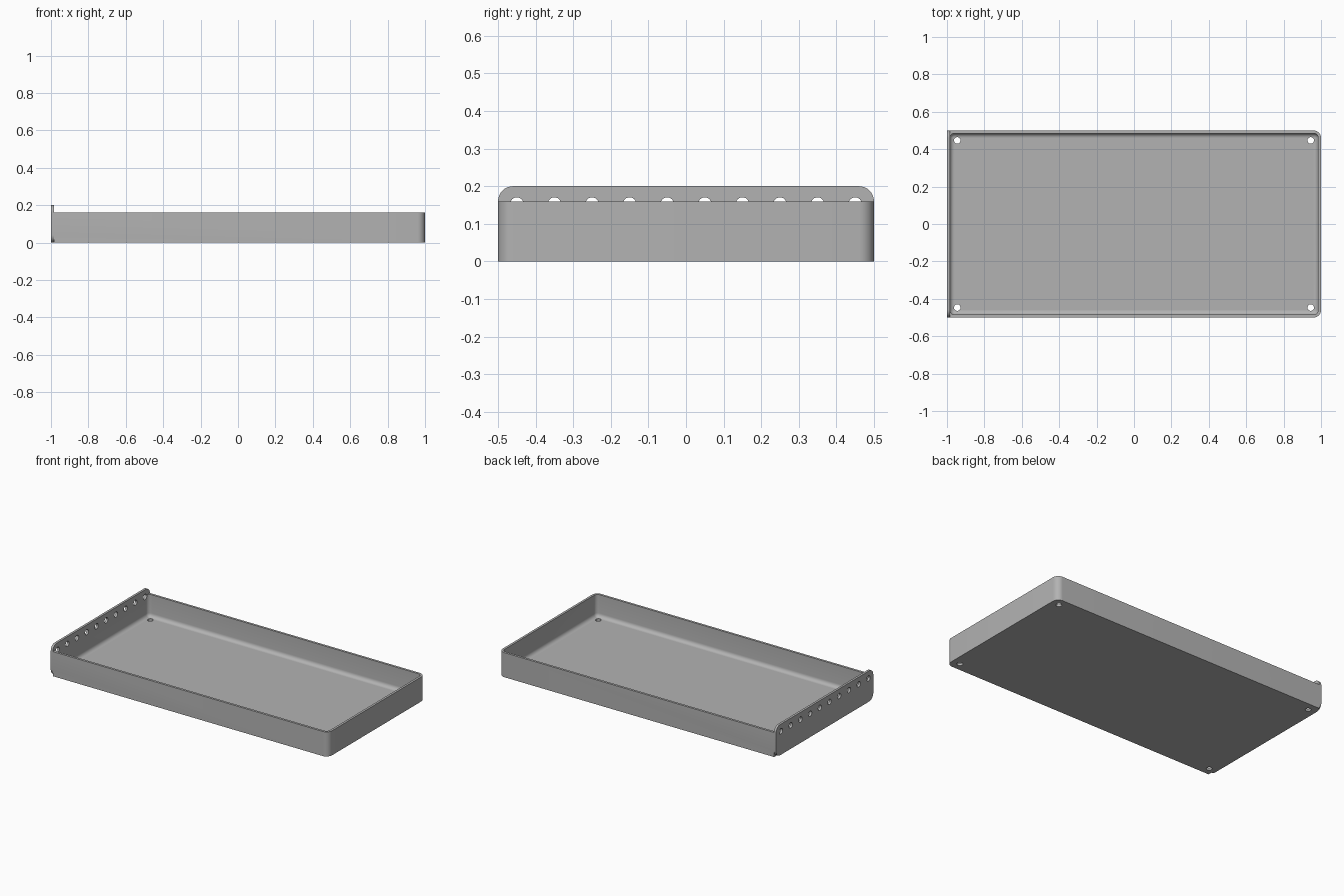
import bpy, bmesh
from math import cos, sin, pi, radians
from mathutils import Matrix, Vector

cube = bpy.data.objects.get("Cube")
if cube:
    bpy.data.objects.remove(cube)

HALF_Y, RIM_Z, PLATE_Z = 0.5, 0.16, 0.2
WALL, FILLET = 0.015, 0.025
PLATE_IN = -1 + WALL

grey = bpy.data.materials.new("metal grey")
grey.use_nodes = True
colour = (0.45, 0.45, 0.45, 1)
grey.diffuse_color = colour
grey.node_tree.nodes["Principled BSDF"].inputs["Base Color"].default_value = colour


def rounded_rect(x0, x1, y0, y1, left, right, steps=8):
    """Outline, counter-clockwise, with one radius for each end."""
    pts = []
    corners = [(x1, y1, right, 0), (x0, y1, left, 1), (x0, y0, left, 2), (x1, y0, right, 3)]
    for x, y, r, quarter in corners:
        cx = x - r if x == x1 else x + r
        cy = y - r if y == y1 else y + r
        if r == 0:
            pts.append((x, y))
            continue
        for i in range(steps + 1):
            a = (quarter + i / steps) * pi / 2
            pts.append((cx + r * cos(a), cy + r * sin(a)))
    return pts


def loft(name, rings):
    """Closed solid through rings of equal length."""
    bm = bmesh.new()
    loops = [[bm.verts.new(p) for p in ring] for ring in rings]
    n = len(loops[0])
    for a, b in zip(loops, loops[1:]):
        for i in range(n):
            j = (i + 1) % n
            bm.faces.new((a[i], a[j], b[j], b[i]))
    bm.faces.new(loops[0][::-1])
    bm.faces.new(loops[-1])
    bmesh.ops.recalc_face_normals(bm, faces=bm.faces)
    return finish(name, bm)


def finish(name, bm):
    mesh = bpy.data.meshes.new(name)
    bm.to_mesh(mesh)
    bm.free()
    mesh.materials.append(grey)
    obj = bpy.data.objects.new(name, mesh)
    bpy.context.collection.objects.link(obj)
    return obj


def combine(target, tool, operation):
    mod = target.modifiers.new(operation, 'BOOLEAN')
    mod.operation, mod.solver, mod.object = operation, 'EXACT', tool
    bpy.ops.object.select_all(action='DESELECT')
    bpy.context.view_layer.objects.active = target
    target.select_set(True)
    bpy.ops.object.modifier_apply(modifier=mod.name)
    bpy.data.objects.remove(tool)


def drills(name, places, radius, turn):
    bm = bmesh.new()
    for p in places:
        bmesh.ops.create_cone(bm, cap_ends=True, segments=24, radius1=radius, radius2=radius,
                              depth=0.08, matrix=Matrix.Translation(Vector(p)) @ turn)
    return finish(name, bm)


# Tray body: square at the plate end, rounded at the other
outline = rounded_rect(PLATE_IN, 1, -HALF_Y, HALF_Y, 0, 0.04)
tray = loft("tray", [[(x, y, z) for x, y in outline] for z in (0, RIM_Z)])

# Tall end plate with rounded corners
plate_outline = rounded_rect(-HALF_Y, HALF_Y, 0, PLATE_Z, 0.04, 0.04)
plate = loft("end_plate", [[(x, y, z) for y, z in plate_outline] for x in (-1, PLATE_IN)])
combine(tray, plate, 'UNION')

# Hollow with filleted floor and corners
rings = []
for i in range(7):
    a = i / 6 * pi / 2
    inset = (FILLET - 0.001) * (1 - sin(a))
    z = WALL + FILLET * (1 - cos(a))
    rings.append((inset, z))
rings.append((0, 0.3))
hollow = loft("hollow", [
    [(x, y, z) for x, y in rounded_rect(PLATE_IN + d, 1 - WALL - d, -HALF_Y + WALL + d,
                                        HALF_Y - WALL - d, FILLET - d, FILLET - d)]
    for d, z in rings])
combine(tray, hollow, 'DIFFERENCE')

# Row of holes along the plate
row = [(-1, -0.45 + 0.1 * i, 0.153) for i in range(10)]
combine(tray, drills("plate_drills", row, 0.0175, Matrix.Rotation(pi / 2, 4, 'Y')), 'DIFFERENCE')

# Floor hole in each corner
corners = [(x, y, 0) for x in (-0.945, 0.945) for y in (-0.447, 0.447)]
combine(tray, drills("floor_drills", corners, 0.0175, Matrix.Identity(4)), 'DIFFERENCE')

bpy.ops.object.shade_smooth_by_angle(angle=radians(30))
